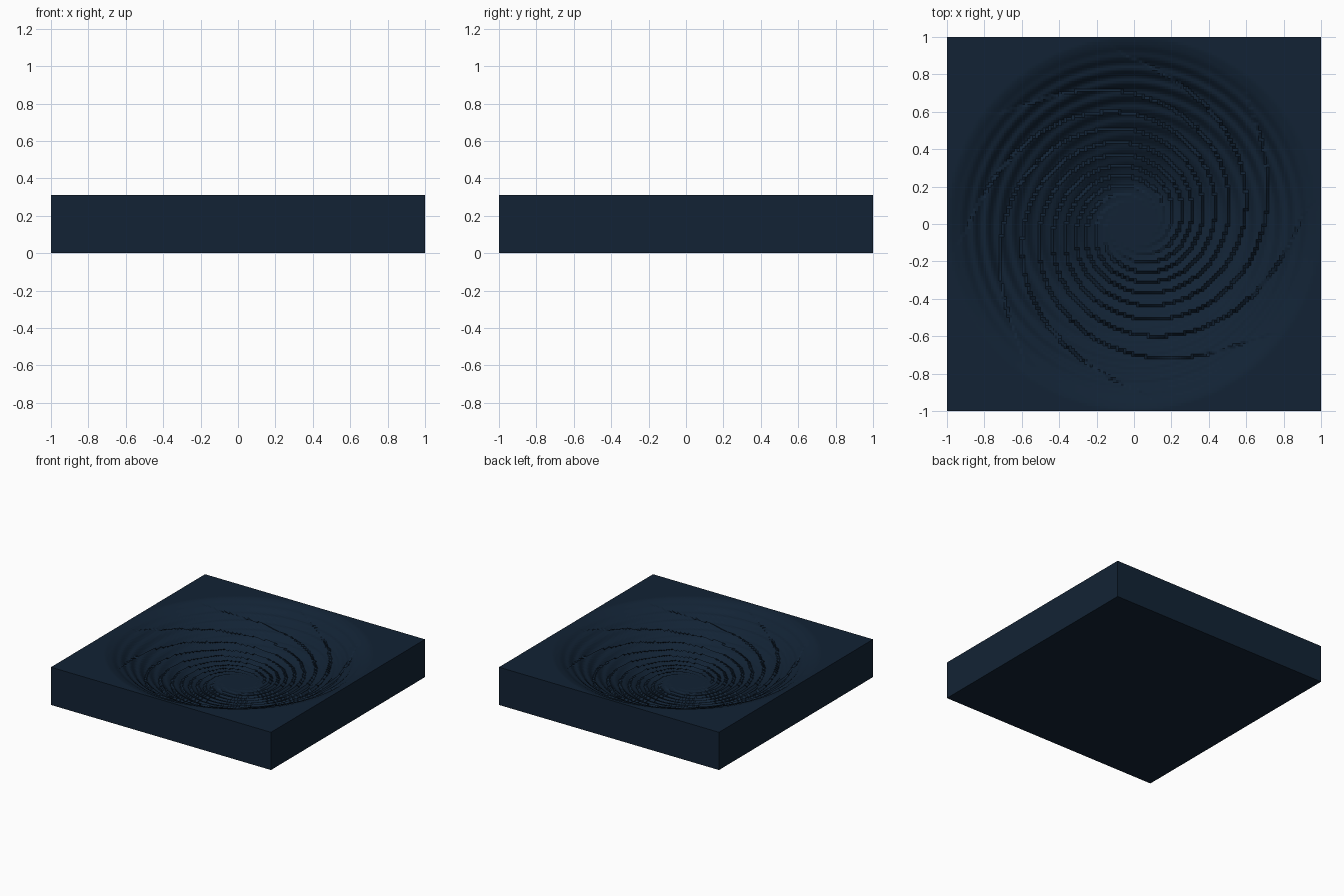
import bpy, bmesh, math

if "Cube" in bpy.data.objects:
    bpy.data.objects.remove(bpy.data.objects["Cube"])

H = 0.31       # block height
N = 144        # grid cells per side
DEPTH = 0.24   # depth of the funnel
ARMS = 8       # spiral arms
PITCH = 0.07   # spacing of the ring terraces


def smooth(a, b, x):
    t = min(max((x - a) / (b - a), 0.0), 1.0)
    return t * t * (3 - 2 * t)


def height(x, y):
    r = math.hypot(x, y)
    if r >= 1.0:
        return H
    angle = math.atan2(y, x)
    # terraced funnel, flat at the rim; the terraces wind as a two-arm spiral
    fade = smooth(0.08, 0.25, r) * (1 - smooth(0.8, 1.0, r))
    step = math.sin(math.tau * r / PITCH - 2 * angle)
    rt = min(r + 1.1 * fade * PITCH / math.tau * step, 1.0)
    bowl = DEPTH * (1 - rt ** 3) ** 1.5
    # twisted saw-tooth arms, winding tighter toward the middle
    phase = ARMS * (angle + 10 * (1 - r) ** 2 - math.radians(143))
    saw = (phase / math.tau) % 1.0
    fade = smooth(0.1, 0.3, r) * (1 - smooth(0.65, 1.0, r))
    return H - bowl - 0.022 * fade * saw


# water surface: displaced grid
bm = bmesh.new()
bmesh.ops.create_grid(bm, x_segments=N, y_segments=N, size=1.0)
for v in bm.verts:
    v.co.z = height(v.co.x, v.co.y)

# side walls and floor
rim = [e for e in bm.edges if e.is_boundary]
wall = bmesh.ops.extrude_edge_only(bm, edges=rim)["geom"]
for v in wall:
    if isinstance(v, bmesh.types.BMVert):
        v.co.z = 0.0
bmesh.ops.holes_fill(bm, edges=[e for e in bm.edges if e.is_boundary], sides=0)
bmesh.ops.recalc_face_normals(bm, faces=bm.faces)

mesh = bpy.data.meshes.new("whirlpool_block")
bm.to_mesh(mesh)
bm.free()

# dark blue water
water = bpy.data.materials.new("dark_water")
water.diffuse_color = (0.006, 0.0165, 0.035, 1)
water.use_nodes = True
water.node_tree.nodes["Principled BSDF"].inputs["Base Color"].default_value = water.diffuse_color
mesh.materials.append(water)

block = bpy.data.objects.new("whirlpool_block", mesh)
bpy.context.collection.objects.link(block)
